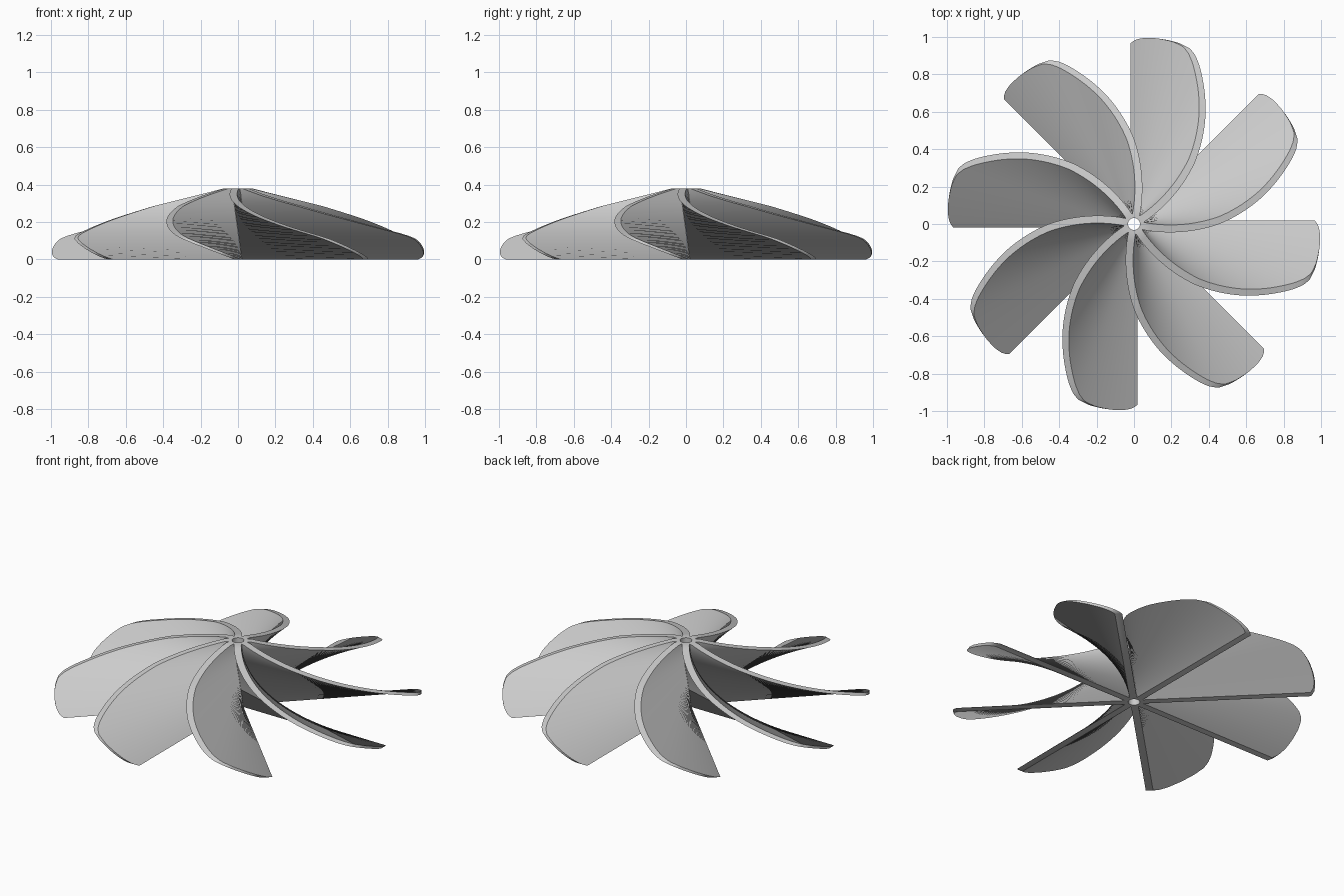
import bpy, bmesh, math

if "Cube" in bpy.data.objects:
    bpy.data.objects.remove(bpy.data.objects["Cube"])

BLADES = 8
HEIGHT = 0.38
LAYERS = 60
HALF_WIDTH = 0.02
TWIST = math.radians(-150)      # per unit of height
HOLE, HUB = 0.032, 0.054

# Blade reach at each height: (z, radius)
REACH = [(0, 0.965), (0.01, 0.985), (0.03, 0.997), (0.055, 1.0), (0.085, 0.997),
         (0.11, 0.985), (0.125, 0.96), (0.14, 0.92), (0.21, 0.70),
         (0.285, 0.45), (0.38, 0.07)]

grey = bpy.data.materials.new("plain_grey")
grey.use_nodes = True
colour = (0.6, 0.6, 0.6, 1)
grey.diffuse_color = colour
grey.node_tree.nodes["Principled BSDF"].inputs["Base Color"].default_value = colour


def reach(z):
    for (z0, r0), (z1, r1) in zip(REACH, REACH[1:]):
        if z <= z1:
            return r0 + (r1 - r0) * (z - z0) / (z1 - z0)
    return REACH[-1][1]


def loft(name, rings, closed=False):
    """Skin a stack of rings; cap the ends, or join last to first."""
    bm = bmesh.new()
    rows = [[bm.verts.new(p) for p in ring] for ring in rings]
    n = len(rows[0])
    for a, b in zip(rows, rows[1:] + rows[:1] if closed else rows[1:]):
        for i in range(n):
            j = (i + 1) % n
            bm.faces.new((a[i], a[j], b[j], b[i]))
    if not closed:
        bm.faces.new(rows[0][::-1])
        bm.faces.new(rows[-1])
    bmesh.ops.recalc_face_normals(bm, faces=bm.faces)
    mesh = bpy.data.meshes.new(name)
    bm.to_mesh(mesh)
    bm.free()
    mesh.materials.append(grey)
    obj = bpy.data.objects.new(name, mesh)
    bpy.context.collection.objects.link(obj)
    return obj


def bar(z, turn):
    """Straight radial bar section at height z, turned by the twist."""
    a = turn + TWIST * z
    c, s = math.cos(a), math.sin(a)
    inner, outer = HUB - 0.01, reach(z)
    flat = [(inner, -HALF_WIDTH), (outer, -HALF_WIDTH),
            (outer, HALF_WIDTH), (inner, HALF_WIDTH)]
    return [(x * c - y * s, x * s + y * c, z) for x, y in flat]


def circle(r, z, n=32):
    return [(r * math.cos(math.tau * i / n), r * math.sin(math.tau * i / n), z)
            for i in range(n)]


# Twisted blades
parts = []
for k in range(BLADES):
    turn = math.tau * k / BLADES
    parts.append(loft(f"blade_{k + 1}",
                      [bar(HEIGHT * i / LAYERS, turn) for i in range(LAYERS + 1)]))

# Hub tube with a through hole
parts.append(loft("hub", [circle(HUB, 0), circle(HUB, HEIGHT),
                          circle(HOLE, HEIGHT), circle(HOLE, 0)], closed=True))

# Smooth shading with sharp edges
bpy.ops.object.select_all(action='DESELECT')
for obj in parts:
    obj.select_set(True)
bpy.context.view_layer.objects.active = parts[0]
bpy.ops.object.shade_smooth_by_angle(angle=math.radians(35))
